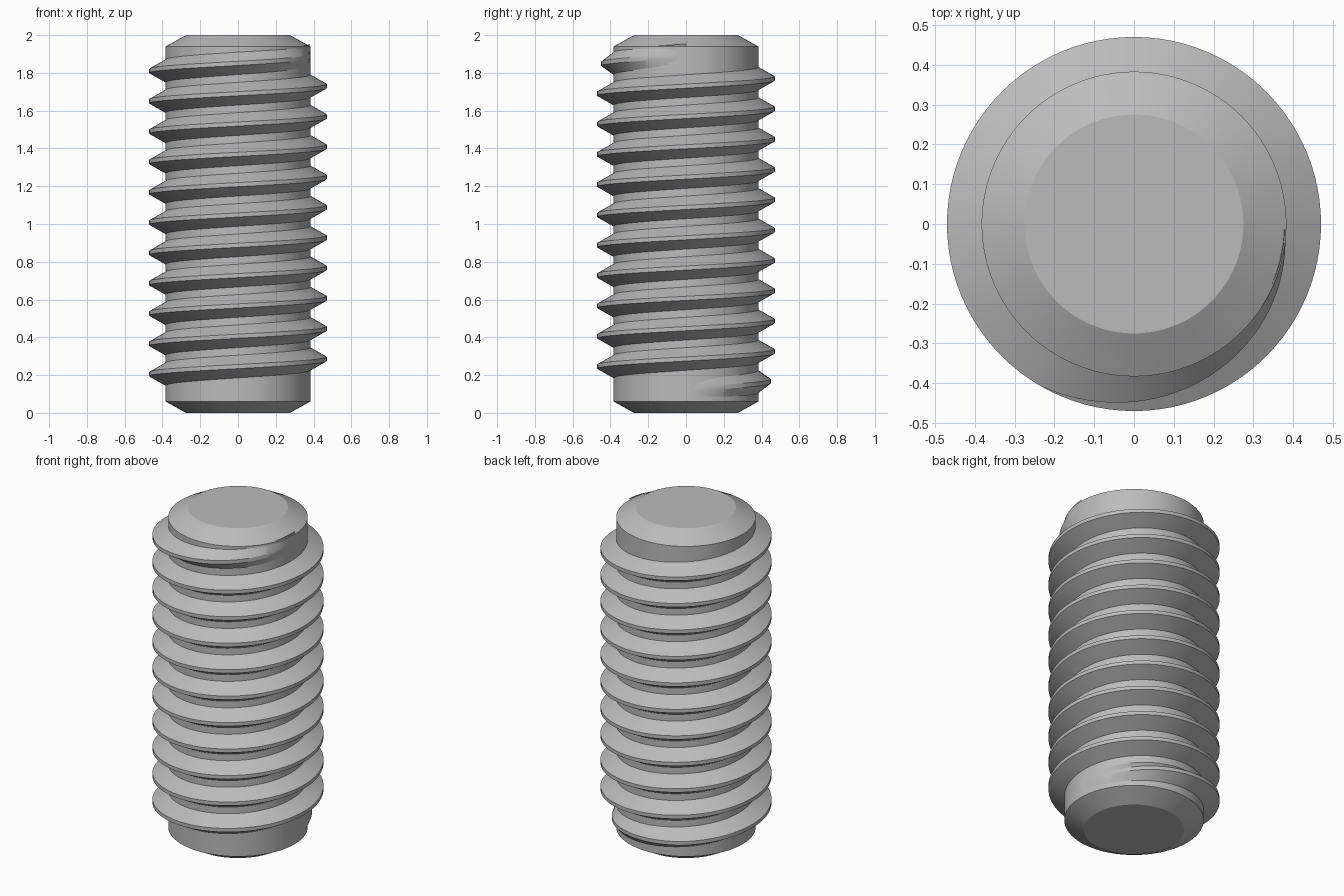
import bpy, bmesh
from math import sin, cos, pi, radians

cube = bpy.data.objects.get("Cube")
if cube:
    bpy.data.objects.remove(cube, do_unlink=True)

SEGMENTS = 96        # steps per full turn
CORE, CREST = 0.383, 0.47
PITCH, TURNS, START = 0.1605, 11, 0.125
TAPER = SEGMENTS // 3   # steps over which the thread fades in and out

steel = bpy.data.materials.new("grey steel")
steel.use_nodes = True
steel.diffuse_color = (0.5, 0.5, 0.5, 1)
steel.node_tree.nodes["Principled BSDF"].inputs["Base Color"].default_value = steel.diffuse_color


def polar(r, step, z):
    a = 2 * pi * step / SEGMENTS
    return (r * cos(a), r * sin(a), z)


def bridge(bm, rows, closed):
    """Join neighbouring rows of vertices with quads."""
    for a, b in zip(rows, rows[1:]):
        n = len(a)
        for i in range(n if closed else n - 1):
            j = (i + 1) % n
            bm.faces.new((a[i], a[j], b[j], b[i]))


def finish(bm, name):
    bmesh.ops.recalc_face_normals(bm, faces=bm.faces)
    mesh = bpy.data.meshes.new(name)
    bm.to_mesh(mesh)
    bm.free()
    mesh.materials.append(steel)
    obj = bpy.data.objects.new(name, mesh)
    bpy.context.collection.objects.link(obj)
    bpy.ops.object.select_all(action='DESELECT')
    obj.select_set(True)
    bpy.context.view_layer.objects.active = obj
    bpy.ops.object.shade_smooth_by_angle(angle=radians(25))


# Core shaft with chamfered ends
bm = bmesh.new()
profile = [(0.275, 0), (CORE, 0.06), (CORE, 1.94), (0.275, 2)]
rings = [[bm.verts.new(polar(r, s, z)) for s in range(SEGMENTS)] for r, z in profile]
bridge(bm, rings, True)
bm.faces.new(rings[0])
bm.faces.new(rings[-1])
finish(bm, "shaft")

# Right-handed helical thread, fading into the shaft at both ends
bm = bmesh.new()
root = CORE - 0.005
rows = []
total = TURNS * SEGMENTS
for s in range(total + 1):
    fade = min(1, s / TAPER, (total - s) / TAPER)
    crest = root + (CREST - root) * max(fade, 0.01)
    z = START + PITCH * s / SEGMENTS
    section = [(root, -0.063), (crest, -0.011), (crest, 0.011), (root, 0.063)]
    rows.append([bm.verts.new(polar(r, s, z + dz)) for r, dz in section])
bridge(bm, rows, True)
bm.faces.new(rows[0])
bm.faces.new(rows[-1])
finish(bm, "thread")
